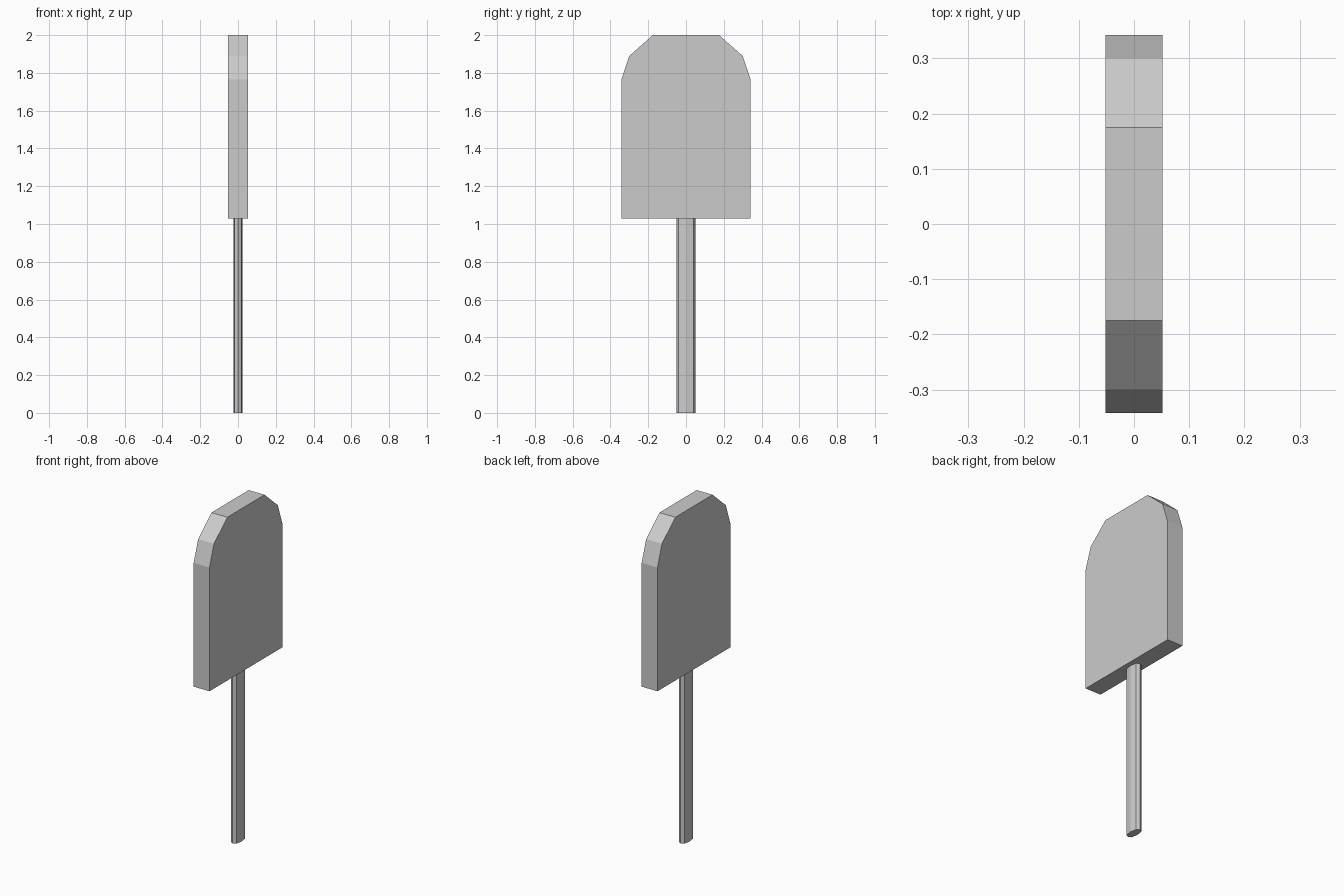
import bpy, bmesh

if "Cube" in bpy.data.objects:
    bpy.data.objects.remove(bpy.data.objects["Cube"])


def prism(name, points, direction):
    """Extrude a closed polygon of 3D points along a direction."""
    bm = bmesh.new()
    face = bm.faces.new([bm.verts.new(p) for p in points])
    ext = bmesh.ops.extrude_face_region(bm, geom=[face], use_keep_orig=True)
    top = [v for v in ext["geom"] if isinstance(v, bmesh.types.BMVert)]
    bmesh.ops.translate(bm, verts=top, vec=direction)
    bmesh.ops.recalc_face_normals(bm, faces=bm.faces)
    mesh = bpy.data.meshes.new(name)
    bm.to_mesh(mesh)
    bm.free()
    obj = bpy.data.objects.new(name, mesh)
    bpy.context.collection.objects.link(obj)
    return obj


# Flat slab with a faceted round top: half profile (y, z), mirrored
half = [(0.342, 1.03), (0.342, 1.765), (0.30, 1.89), (0.175, 2.0)]
outline = half + [(-y, z) for y, z in reversed(half)]
prism("slab", [(-0.052, y, z) for y, z in outline], (0.104, 0, 0))

# Flattened eight-sided stick
quarter = [(0.025, 0), (0.018, 0.04), (0, 0.05), (-0.018, 0.04)]
section = quarter + [(-x, -y) for x, y in quarter]
prism("stick", [(x, y, 0) for x, y in section], (0, 0, 1.03))
